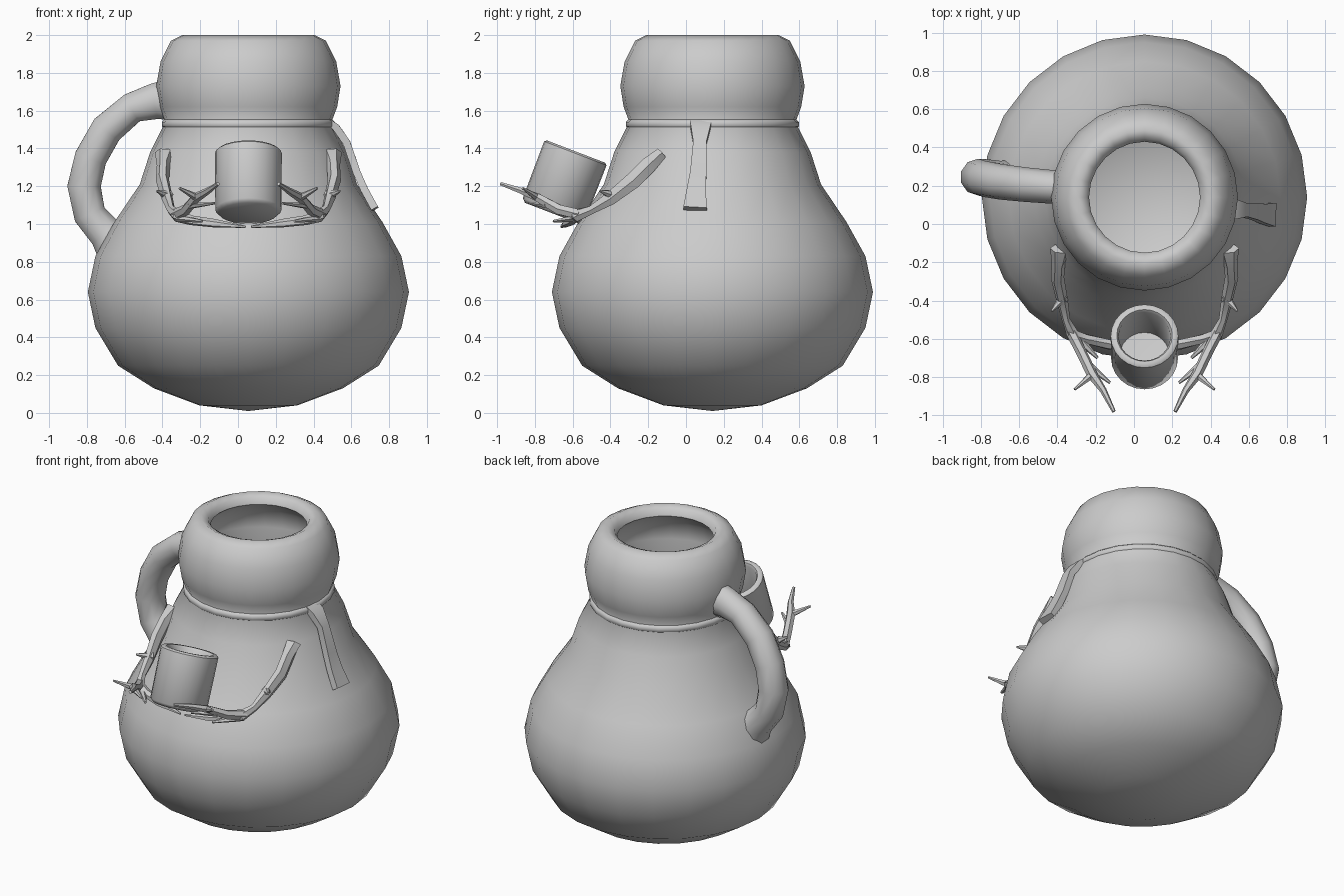
import bpy, bmesh, math
from mathutils import Vector, Matrix

cube = bpy.data.objects.get("Cube")
if cube:
    bpy.data.objects.remove(cube, do_unlink=True)

CX, CY = 0.055, 0.14      # upright axis of the jug

clay = bpy.data.materials.new("grey clay")
clay.use_nodes = True
clay.diffuse_color = (0.6, 0.6, 0.6, 1)
clay.node_tree.nodes["Principled BSDF"].inputs["Base Color"].default_value = (0.6, 0.6, 0.6, 1)


def finish(name, bm, angle=60):
    bmesh.ops.remove_doubles(bm, verts=bm.verts, dist=0.0005)
    bmesh.ops.recalc_face_normals(bm, faces=bm.faces)
    mesh = bpy.data.meshes.new(name)
    bm.to_mesh(mesh)
    bm.free()
    mesh.materials.append(clay)
    obj = bpy.data.objects.new(name, mesh)
    bpy.context.collection.objects.link(obj)
    bpy.ops.object.select_all(action='DESELECT')
    obj.select_set(True)
    bpy.context.view_layer.objects.active = obj
    bpy.ops.object.shade_smooth_by_angle(angle=math.radians(angle))
    return obj


def lathe(name, profile, matrix, steps=24, closed=False, angle=60):
    """Spin a (radius, height) profile about z, then place it."""
    bm = bmesh.new()
    verts = [bm.verts.new((r, 0, z)) for r, z in profile]
    pairs = list(zip(verts, verts[1:]))
    if closed:
        pairs.append((verts[-1], verts[0]))
    edges = [bm.edges.new(p) for p in pairs]
    bmesh.ops.spin(bm, geom=verts + edges, axis=(0, 0, 1), cent=(0, 0, 0),
                   angle=math.tau, steps=steps)
    bm.transform(matrix)
    return finish(name, bm, angle)


def sweep(bm, path, sides=6, ref=(0, 1, 0), turn=0.0):
    """Tube through (point, half width along ref, half thickness) stations."""
    pts = [Vector(p[0]) for p in path]
    rings = []
    for i, (_, a, b) in enumerate(path):
        t = (pts[min(i + 1, len(pts) - 1)] - pts[max(i - 1, 0)]).normalized()
        side = (Vector(ref) - t * t.dot(Vector(ref))).normalized()
        up = t.cross(side)
        rings.append([bm.verts.new(pts[i] + side * a * math.cos(k) + up * b * math.sin(k))
                      for k in (turn + math.tau * j / sides for j in range(sides))])
    for r0, r1 in zip(rings, rings[1:]):
        for j in range(sides):
            n = (j + 1) % sides
            bm.faces.new((r0[j], r0[n], r1[n], r1[j]))
    bm.faces.new(rings[0])
    bm.faces.new(rings[-1])


axis = Matrix.Translation((CX, CY, 0))

# Hollow jug: outer wall up to the lip, then the inner wall back down
outer = [(0, 0.01), (0.26, 0.04), (0.5, 0.13), (0.69, 0.25), (0.81, 0.45),
         (0.85, 0.64), (0.81, 0.83), (0.71, 1.01), (0.575, 1.21), (0.52, 1.38),
         (0.44, 1.54), (0.47, 1.62), (0.488, 1.73), (0.465, 1.86),
         (0.41, 1.97), (0.35, 2.0), (0.305, 1.98), (0.29, 1.94)]
inner = [(0.4, 1.84), (0.42, 1.73), (0.38, 1.56), (0.46, 1.36), (0.65, 0.98),
         (0.78, 0.64), (0.63, 0.29), (0.25, 0.1), (0, 0.07)]
lathe("jug_body", outer + inner, axis)

# Scarf ring round the neck
ring = [(0.40, 1.505), (0.445, 1.505), (0.458, 1.517), (0.458, 1.54), (0.445, 1.553), (0.40, 1.553)]
lathe("scarf_ring", ring, axis, closed=True, angle=50)

# Scarf tail hanging over the left shoulder
bm = bmesh.new()
w = math.sqrt(2)
tail = [((0.48, 0.08, 1.535), .057, .02), ((0.52, 0.077, 1.51), .052, .02),
        ((0.575, 0.073, 1.43), .035, .02), ((0.63, 0.065, 1.27), .043, .02),
        ((0.67, 0.055, 1.18), .05, .02), ((0.725, 0.048, 1.08), .062, .02)]
sweep(bm, [(p, a * w, b * w) for p, a, b in tail], sides=4, turn=math.pi / 4)
finish("scarf_tail", bm, 40)

# Handle on the right, flared where it meets the jug
bm = bmesh.new()
sweep(bm, [((-0.34, 0.19, 1.66), .09, .12), ((-0.44, 0.195, 1.65), .088, .1),
           ((-0.56, 0.205, 1.615), .09, .085), ((-0.695, 0.22, 1.5), .093, .09),
           ((-0.78, 0.235, 1.35), .095, .09), ((-0.815, 0.245, 1.2), .096, .093),
           ((-0.785, 0.245, 1.05), .095, .09), ((-0.70, 0.235, 0.95), .095, .095),
           ((-0.62, 0.225, 0.86), .12, .14)], sides=10)
finish("handle", bm)

# Tilted cup
cup = [(0, -0.175), (0.155, -0.175), (0.175, -0.155), (0.177, 0.165), (0.165, 0.175),
       (0.145, 0.175), (0.135, 0.16), (0.13, -0.12), (0, -0.13)]
place = Matrix.Translation((CX, -0.645, 1.22)) @ Matrix.Rotation(math.radians(-21), 4, 'X')
lathe("cup", cup, place, angle=50)

# Branch arms with twig fingers, the right one mirrored from the left
limbs = [
    [((.495, -.13, 1.375), .055, .035), ((.505, -.2, 1.31), .035, .05),
     ((.51, -.28, 1.23), .035, .05), ((.485, -.40, 1.135), .03, .04),
     ((.465, -.5, 1.075), .022, .025), ((.43, -.58, 1.045), .035, .035),
     ((.36, -.6, 1.02), .028, .025), ((.24, -.63, 1.005), .03, .02), ((.07, -.66, .985), .006, .006)],
    [((.44, -.56, 1.05), .03, .03), ((.385, -.67, 1.075), .028, .03),
     ((.33, -.785, 1.14), .028, .025), ((.27, -.87, 1.175), .018, .018), ((.215, -.98, 1.213), .01, .01)],
    [((.32, -.78, 1.135), .022, .022), ((.42, -.865, 1.19), .007, .007)],
    [((.36, -.73, 1.1), .025, .02), ((.235, -.83, 1.11), .007, .007)],
    [((.42, -.58, 1.03), .03, .02), ((.3, -.7, 1.015), .008, .008)],
    [((.475, -.38, 1.15), .03, .03), ((.54, -.455, 1.175), .006, .006)],
]
for name, sign in (("left_arm", 1), ("right_arm", -1)):
    bm = bmesh.new()
    for limb in limbs:
        path = [((CX + sign * (x - CX), y, z), a, b) for (x, y, z), a, b in limb]
        sweep(bm, path, sides=6, ref=(1, 0, 0))
    finish(name, bm, 35)
